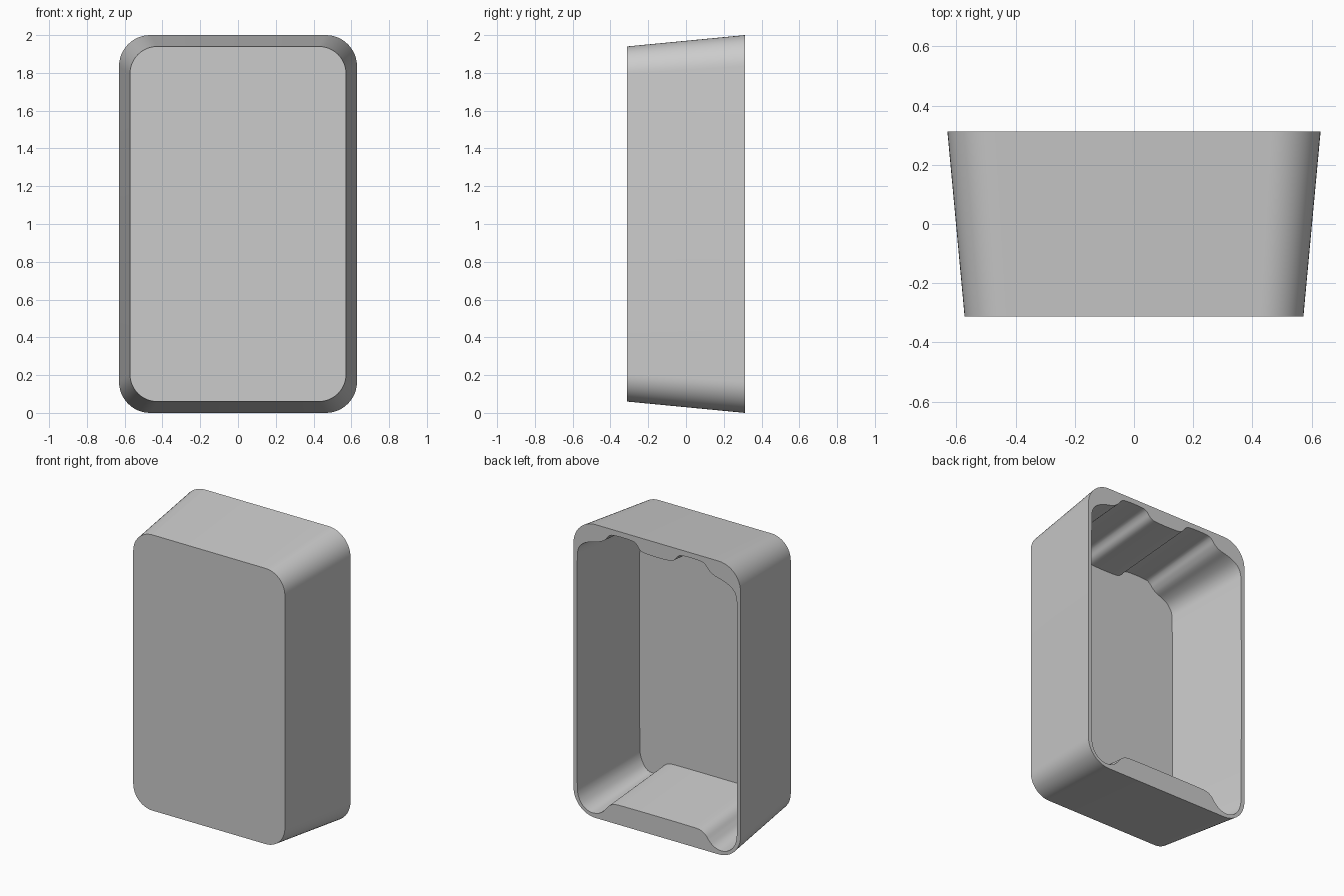
import bpy
import bmesh
import math

cube = bpy.data.objects.get("Cube")
if cube:
    bpy.data.objects.remove(cube, do_unlink=True)

BACK, FRONT, FLOOR = 0.312, -0.312, -0.285
DRAFT = 0.055

grey = bpy.data.materials.new("neutral_grey")
grey.use_nodes = True
colour = (0.6, 0.6, 0.6, 1)
grey.diffuse_color = colour
grey.node_tree.nodes["Principled BSDF"].inputs["Base Color"].default_value = colour


def rounded_rect(half_x, half_z, radius, steps=12):
    """Closed rounded rectangle centred on z = 1."""
    points = []
    for quarter, (sx, sz) in enumerate([(1, 1), (-1, 1), (-1, -1), (1, -1)]):
        for i in range(steps + 1):
            a = (quarter + i / steps) * math.pi / 2
            points.append((sx * (half_x - radius) + radius * math.cos(a),
                           1 + sz * (half_z - radius) + radius * math.sin(a)))
    return points


def soften(points):
    """Cut the corners of a closed outline to round it."""
    result = []
    for i, (x, z) in enumerate(points):
        nx, nz = points[(i + 1) % len(points)]
        result += [(x * 0.75 + nx * 0.25, z * 0.75 + nz * 0.25),
                   (x * 0.25 + nx * 0.75, z * 0.25 + nz * 0.75)]
    return result


def tapered(point):
    """Draw the cavity walls inward at the closed end."""
    x, z = point
    side = min(1, max(0, (abs(x) - 0.4) / 0.18))
    return x - math.copysign(DRAFT * side, x), 1 + (z - 1) * (1 - DRAFT)


# Half outline of the cavity: two notches on top, a raised ledge below
half = [(0.09, 1.9), (0.13, 1.913), (0.155, 1.95), (0.185, 1.965),
        (0.335, 1.965), (0.365, 1.95), (0.39, 1.915), (0.43, 1.89),
        (0.5, 1.875), (0.56, 1.848), (0.595, 1.81), (0.605, 1.74),
        (0.605, 0.18), (0.595, 0.11), (0.565, 0.06), (0.52, 0.032),
        (0.475, 0.028), (0.43, 0.04), (0.395, 0.07), (0.365, 0.11),
        (0.33, 0.13), (0.28, 0.135)]
outline = soften(soften(half + [(-x, z) for x, z in reversed(half)]))

bm = bmesh.new()


def ring(points, y):
    verts = [bm.verts.new((x, y, z)) for x, z in points]
    edges = [bm.edges.new((v, verts[(i + 1) % len(verts)])) for i, v in enumerate(verts)]
    return verts, edges


def wall(a, b):
    for i in range(len(a)):
        j = (i + 1) % len(a)
        bm.faces.new((a[i], a[j], b[j], b[i]))


# Outer shell with a flat closed front
outer_back, outer_edges = ring(rounded_rect(0.63, 1.0, 0.165), BACK)
outer_front, _ = ring(rounded_rect(0.572, 0.94, 0.145), FRONT)
wall(outer_back, outer_front)
bm.faces.new(outer_front)

# Cavity with its inner end face
inner_back, inner_edges = ring(outline, BACK)
inner_front, _ = ring([tapered(p) for p in outline], FLOOR)
wall(inner_back, inner_front)
bm.faces.new(inner_front)

# Flat rim joining the two outlines
bmesh.ops.triangle_fill(bm, use_beauty=True, edges=outer_edges + inner_edges,
                        normal=(0, 1, 0))
bmesh.ops.recalc_face_normals(bm, faces=bm.faces)

mesh = bpy.data.meshes.new("hollow_shell")
bm.to_mesh(mesh)
bm.free()
mesh.materials.append(grey)
shell = bpy.data.objects.new("hollow_shell", mesh)
bpy.context.collection.objects.link(shell)

bpy.ops.object.select_all(action="DESELECT")
shell.select_set(True)
bpy.context.view_layer.objects.active = shell
bpy.ops.object.shade_smooth_by_angle(angle=math.radians(35))
